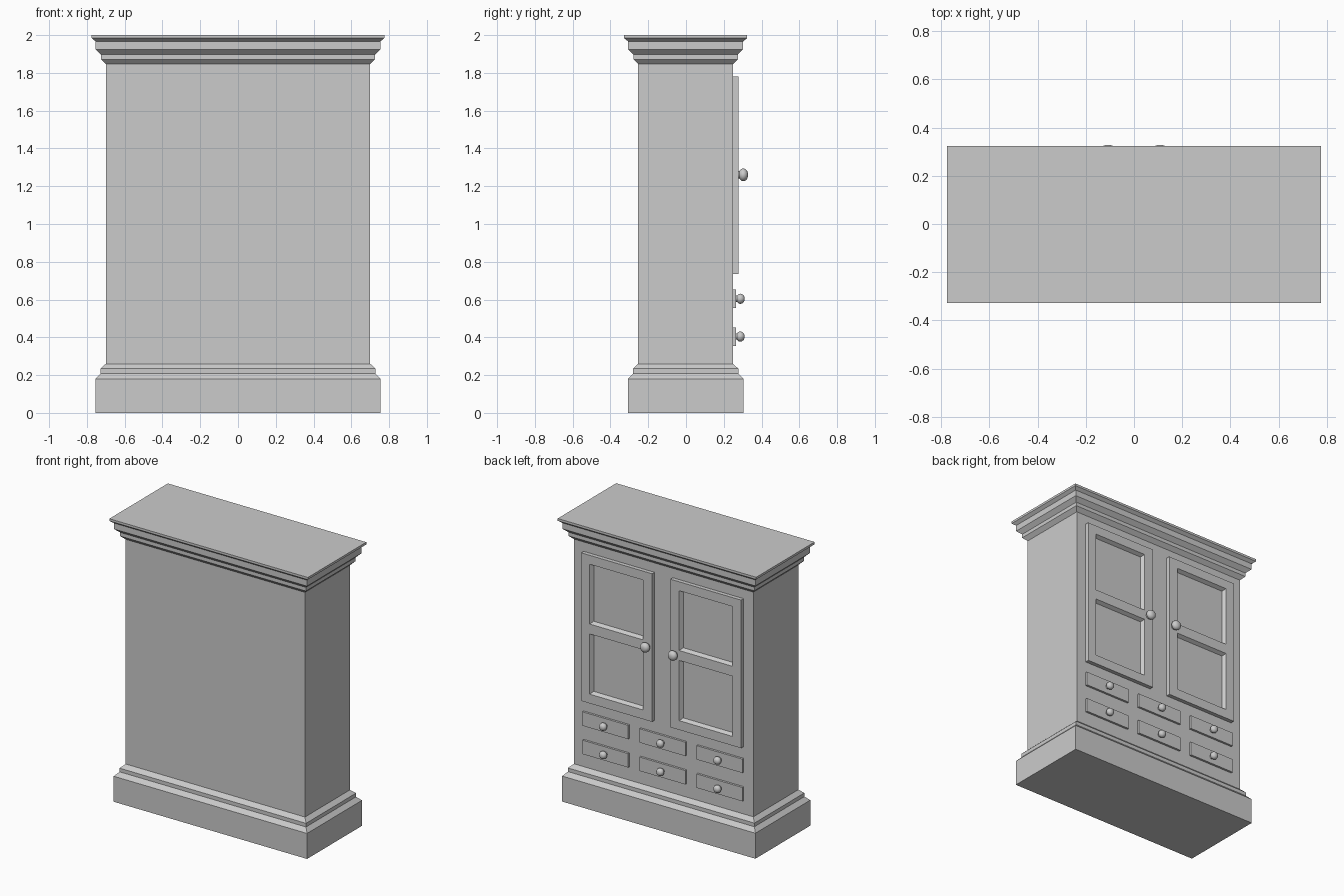
import bpy, bmesh, math
from mathutils import Matrix

if "Cube" in bpy.data.objects:
    bpy.data.objects.remove(bpy.data.objects["Cube"])

Y0 = -0.002           # carcass centre in depth
FACE = 0.249          # plane that carries doors and drawers


def finish(bm, name):
    bmesh.ops.recalc_face_normals(bm, faces=bm.faces)
    me = bpy.data.meshes.new(name)
    bm.to_mesh(me)
    bm.free()
    ob = bpy.data.objects.new(name, me)
    bpy.context.collection.objects.link(ob)
    return ob


def moulded_block(name, profile):
    """Stack of mitred rectangles from (half width, height) pairs."""
    bm = bmesh.new()
    rings = []
    for hx, z in profile:
        hy = hx - 0.449
        rings.append([bm.verts.new((sx * hx, Y0 + sy * hy, z))
                      for sx, sy in ((-1, -1), (1, -1), (1, 1), (-1, 1))])
    for a, b in zip(rings, rings[1:]):
        for i in range(4):
            j = (i + 1) % 4
            bm.faces.new((a[i], a[j], b[j], b[i]))
    bm.faces.new(rings[0][::-1])
    bm.faces.new(rings[-1])
    return finish(bm, name)


def box(name, x0, x1, y0, y1, z0, z1):
    bm = bmesh.new()
    m = Matrix.Translation(((x0 + x1) / 2, (y0 + y1) / 2, (z0 + z1) / 2)) \
        @ Matrix.Diagonal((x1 - x0, y1 - y0, z1 - z0, 1))
    bmesh.ops.create_cube(bm, size=1, matrix=m)
    return finish(bm, name)


def door(name, side):
    """Framed door with two bevelled, sunk panels."""
    xs = sorted(side * x for x in (0.071, 0.141, 0.558, 0.624))
    zs = (0.735, 0.80, 1.225, 1.295, 1.717, 1.78)
    yf = 0.277
    bm = bmesh.new()
    v = [[bm.verts.new((x, yf, z)) for z in zs] for x in xs]
    panels = []
    for i in range(3):
        for k in range(5):
            f = bm.faces.new((v[i][k], v[i][k + 1], v[i + 1][k + 1], v[i + 1][k]))
            if i == 1 and k in (1, 3):
                panels.append(f)
    bm.normal_update()
    rim = [e for e in bm.edges if e.is_boundary]
    ext = bmesh.ops.extrude_edge_only(bm, edges=rim)
    for g in ext["geom"]:
        if isinstance(g, bmesh.types.BMVert):
            g.co.y = FACE
    bm.normal_update()
    bmesh.ops.inset_individual(bm, faces=panels, thickness=0.02, depth=-0.025)
    return finish(bm, name)


def knob(name, x, y, z, r, length):
    """Lathed knob whose axis points along +y."""
    prof = [(0.6, -0.05), (0.6, 0.12), (0.9, 0.3), (1.0, 0.48),
            (0.93, 0.7), (0.68, 0.9), (0.35, 0.98), (0.0, 1.0)]
    bm = bmesh.new()
    vs = [bm.verts.new((x + a * r, y + b * length, z)) for a, b in prof]
    edges = [bm.edges.new(p) for p in zip(vs, vs[1:])]
    bmesh.ops.spin(bm, geom=vs + edges, cent=(x, y, z), axis=(0, 1, 0),
                   angle=2 * math.pi, steps=24)
    bmesh.ops.remove_doubles(bm, verts=bm.verts, dist=1e-5)
    ob = finish(bm, name)
    bpy.ops.object.select_all(action='DESELECT')
    ob.select_set(True)
    bpy.context.view_layer.objects.active = ob
    bpy.ops.object.shade_smooth_by_angle(angle=math.radians(40))
    return ob


# Carcass with plinth and cornice mouldings
moulded_block("cabinet_body", [
    (0.755, 0.0), (0.755, 0.18), (0.728, 0.208), (0.728, 0.234), (0.70, 0.26),
    (0.70, 1.846), (0.726, 1.872), (0.726, 1.898), (0.754, 1.925),
    (0.754, 1.967), (0.775, 1.984), (0.775, 2.0)])

# Pair of doors with knobs
for side, tag in ((1, "left"), (-1, "right")):
    door(f"{tag}_door", side)
    knob(f"{tag}_door_knob", side * 0.108, 0.277, 1.26, 0.034, 0.051)

# Two rows of three drawers
for row, z in enumerate((0.404, 0.604)):
    for col, x in enumerate((-0.446, 0.0, 0.446)):
        box(f"drawer_{row}_{col}", x - 0.179, x + 0.179, FACE - 0.005, 0.264,
            z - 0.049, z + 0.049)
        knob(f"drawer_knob_{row}_{col}", x, 0.264, z, 0.027, 0.046)
